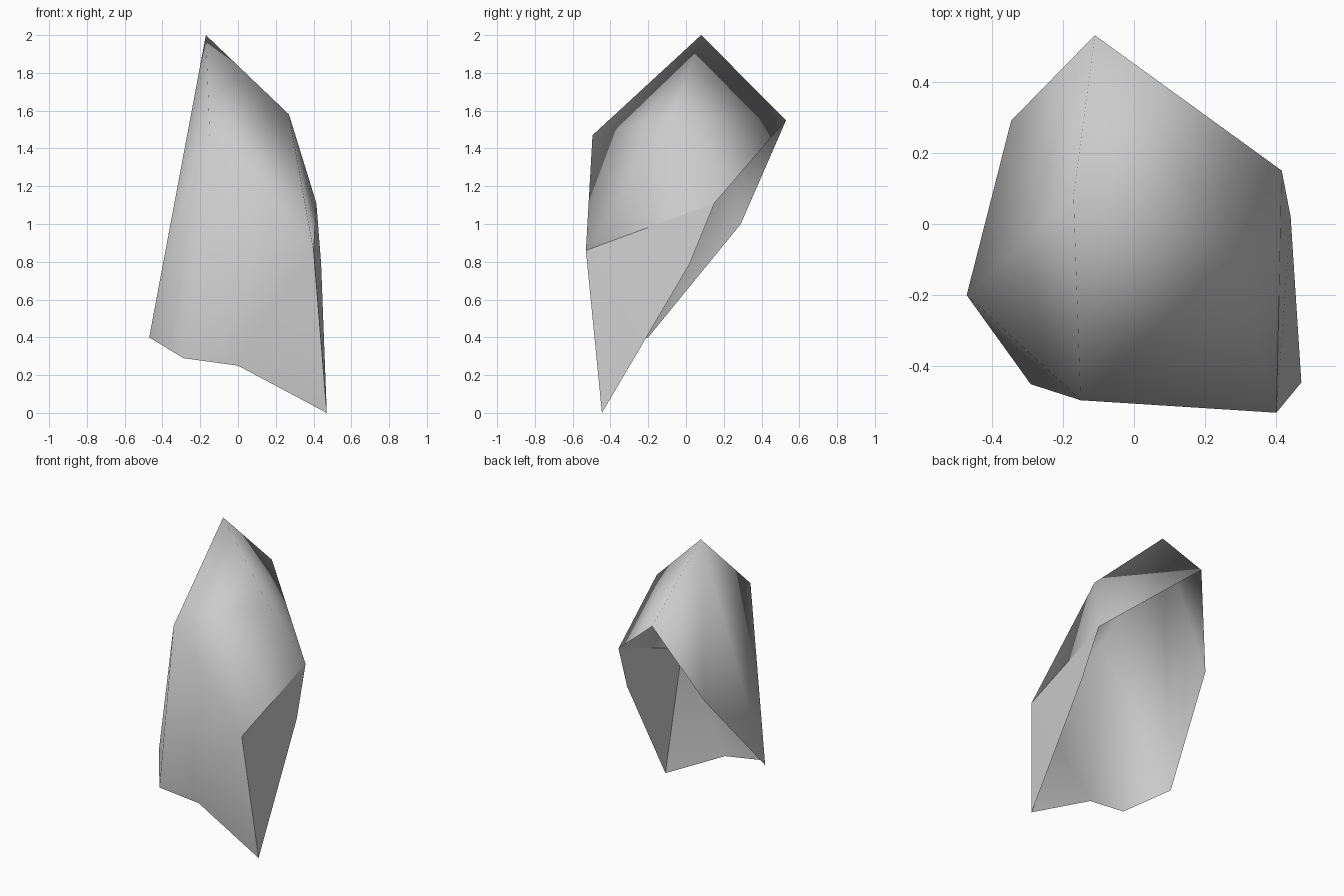
import bpy
import bmesh

# Remove the default cube if present
cube = bpy.data.objects.get("Cube")
if cube:
    bpy.data.objects.remove(cube, do_unlink=True)

# One plain stone colour
stone = bpy.data.materials.new("grey_stone")
stone.use_nodes = True
colour = (0.6, 0.6, 0.6, 1.0)
stone.diffuse_color = colour
stone.node_tree.nodes["Principled BSDF"].inputs["Base Color"].default_value = colour

# Named corners of the open rock shell
corners = {
    "peak": (-0.17, 0.08, 2.0),
    "back_tip": (-0.11, 0.53, 1.55),
    "front_shoulder": (-0.15, -0.495, 1.47),
    "side_shoulder": (0.27, -0.065, 1.58),
    "front_corner": (0.40, -0.53, 0.86),
    "side_upper": (0.415, 0.15, 1.11),
    "side_lower": (0.44, 0.02, 0.79),
    "foot": (0.47, -0.445, 0.0),
    "hem_middle": (0.0, -0.43, 0.25),
    "hem_right": (-0.29, -0.45, 0.29),
    "right_foot": (-0.47, -0.20, 0.40),
    "right_back": (-0.345, 0.29, 1.0),
}

# Facets grouped by area, wound outwards
facets = [
    # upper slope
    "peak front_shoulder side_shoulder",
    "peak side_shoulder back_tip",
    "back_tip side_shoulder side_upper",
    "side_shoulder front_corner side_upper",
    "side_shoulder front_shoulder front_corner",
    # front wall
    "front_shoulder hem_right hem_middle",
    "front_shoulder hem_middle front_corner",
    "hem_middle foot front_corner",
    # right wall
    "front_shoulder right_foot hem_right",
    "peak right_foot front_shoulder",
    "peak right_back right_foot",
    "peak back_tip right_back",
    # left side panel
    "front_corner side_lower side_upper",
    "front_corner foot side_lower",
]

bm = bmesh.new()
verts = {name: bm.verts.new(co) for name, co in corners.items()}
for facet in facets:
    bm.faces.new([verts[name] for name in facet.split()]).smooth = True

# Hard creases around the side panel
for other in ("side_upper", "foot"):
    bm.edges.get((verts["front_corner"], verts[other])).smooth = False

mesh = bpy.data.meshes.new("rock_shell")
bm.to_mesh(mesh)
bm.free()
mesh.materials.append(stone)
rock = bpy.data.objects.new("rock_shell", mesh)
bpy.context.collection.objects.link(rock)
